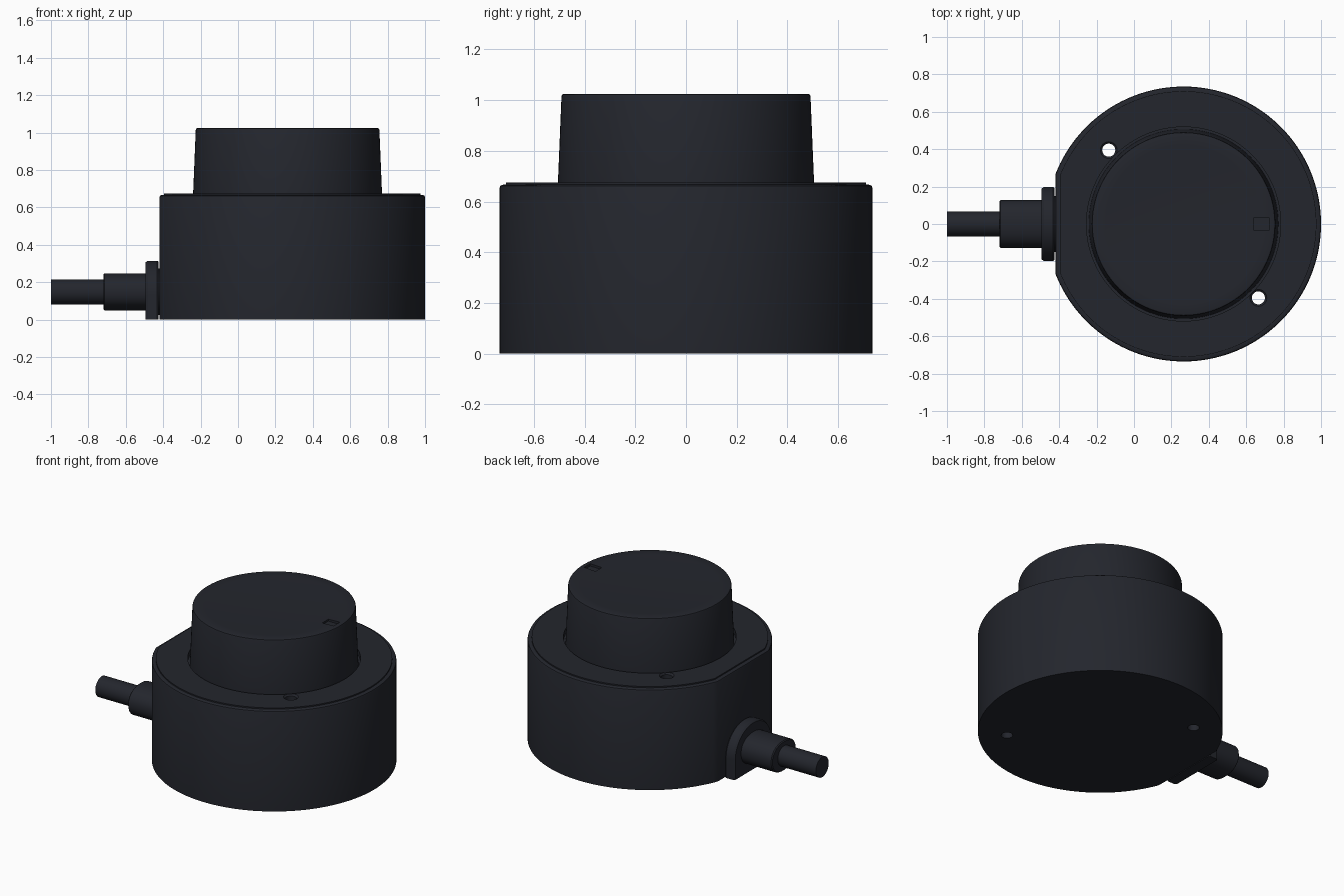
import bpy, bmesh, math

if "Cube" in bpy.data.objects:
    bpy.data.objects.remove(bpy.data.objects["Cube"])

CX = 0.265            # axis of body and knob
CABLE_Z = 0.149       # height of the cable axis

dark = bpy.data.materials.new("dark_plastic")
dark.diffuse_color = (0.017, 0.019, 0.026, 1)
dark.use_nodes = True
dark.node_tree.nodes["Principled BSDF"].inputs["Base Color"].default_value = dark.diffuse_color


def loft(name, sections):
    """Skin closed cross-sections of equal point count and cap both ends."""
    bm = bmesh.new()
    rings = [[bm.verts.new(p) for p in s] for s in sections]
    n = len(rings[0])
    for a, b in zip(rings, rings[1:]):
        for i in range(n):
            j = (i + 1) % n
            bm.faces.new((a[i], a[j], b[j], b[i]))
    bm.faces.new(rings[0])
    bm.faces.new(rings[-1])
    bmesh.ops.recalc_face_normals(bm, faces=bm.faces)
    mesh = bpy.data.meshes.new(name)
    bm.to_mesh(mesh)
    bm.free()
    ob = bpy.data.objects.new(name, mesh)
    bpy.context.collection.objects.link(ob)
    mesh.materials.append(dark)
    return ob


def circle(r, z, x=CX, y=0, n=128):
    return [(x + r * math.cos(2 * math.pi * i / n),
             y + r * math.sin(2 * math.pi * i / n), z) for i in range(n)]


def d_outline(r, flat_x, z, n=128):
    """Circle with a flat cut on its -x side."""
    a = math.acos((flat_x - CX) / r)
    return [(CX + r * math.cos(-a + 2 * a * i / n),
             r * math.sin(-a + 2 * a * i / n), z) for i in range(n + 1)]


def oval(x, ry, rz, power=1.0, n=48):
    """Cross-section facing x; power below 1 squares it off."""
    pts = []
    for i in range(n):
        t = 2 * math.pi * i / n
        c, s = math.cos(t), math.sin(t)
        pts.append((x, ry * math.copysign(abs(c) ** power, c),
                    CABLE_Z + rz * math.copysign(abs(s) ** power, s)))
    return pts


def arch(x, inset=0, n=40):
    """Round top with straight sides down to the ground."""
    ry, spring, rz = 0.197 - inset, 0.13, 0.185 - inset
    pts = [(x, ry * math.cos(math.pi * i / n),
            spring + rz * math.sin(math.pi * i / n)) for i in range(n + 1)]
    return pts + [(x, -ry, 0), (x, ry, 0)]


def cut(target, cutter):
    cutter.hide_render = True
    m = target.modifiers.new("cut", 'BOOLEAN')
    m.operation, m.solver, m.object = 'DIFFERENCE', 'EXACT', cutter
    bpy.context.view_layer.objects.active = target
    bpy.ops.object.modifier_apply(modifier=m.name)
    bpy.data.objects.remove(cutter)


# Housing with a rounded rim and thin raised top plate
body = loft("housing", [d_outline(r, f, z) for r, f, z in [
    (0.735, -0.42, 0), (0.735, -0.42, 0.655), (0.732, -0.417, 0.662),
    (0.725, -0.41, 0.666), (0.71, -0.395, 0.667), (0.71, -0.395, 0.675)]])

# Recess around the knob
cut(body, loft("knob_recess", [circle(0.519, 0.64), circle(0.519, 0.8)]))

# Two countersunk through holes
for s in (-1, 1):
    x, y = CX + s * 0.4, -s * 0.395
    cut(body, loft("screw_hole", [circle(r, z, x, y, 32) for r, z in
                                  [(0.035, -0.1), (0.035, 0.665), (0.045, 0.675), (0.045, 0.8)]]))

# Tapered knob with a softly dished top
profile = [(0.507, 0.63), (0.505, 0.675), (0.491, 1.015), (0.488, 1.022), (0.48, 1.025)]
profile += [(r, 1.025 - 0.012 * (1 - (r / 0.48) ** 2)) for r in (0.42, 0.34, 0.25, 0.15, 0.05)]
knob = loft("knob", [circle(r, z) for r, z in profile])

# Pointer slot in the knob top
slot = [(CX + 0.375, -0.032), (CX + 0.46, -0.032), (CX + 0.46, 0.032), (CX + 0.375, 0.032)]
cut(knob, loft("pointer_slot", [[(x, y, z) for x, y in slot] for z in (1.008, 1.1)]))

# Cable gland: neck, flange, sleeve and cable
neck = loft("gland_neck", [oval(-0.41, 0.15, 0.125), oval(-0.44, 0.15, 0.125)])
flange = loft("gland_flange", [arch(-0.425, 0.006), arch(-0.432),
                               arch(-0.482), arch(-0.494, 0.008)])
sleeve = loft("cable_sleeve", [oval(-0.48, 0.128, 0.099, 0.9), oval(-0.714, 0.128, 0.099, 0.9),
                               oval(-0.72, 0.122, 0.093, 0.9)])
cable = loft("cable", [oval(-0.7, 0.067, 0.067), oval(-1.0, 0.067, 0.067)])

# Smooth shading with sharp edges kept
for ob in bpy.context.scene.objects:
    ob.select_set(True)
bpy.context.view_layer.objects.active = body
bpy.ops.object.shade_smooth_by_angle(angle=math.radians(30))
